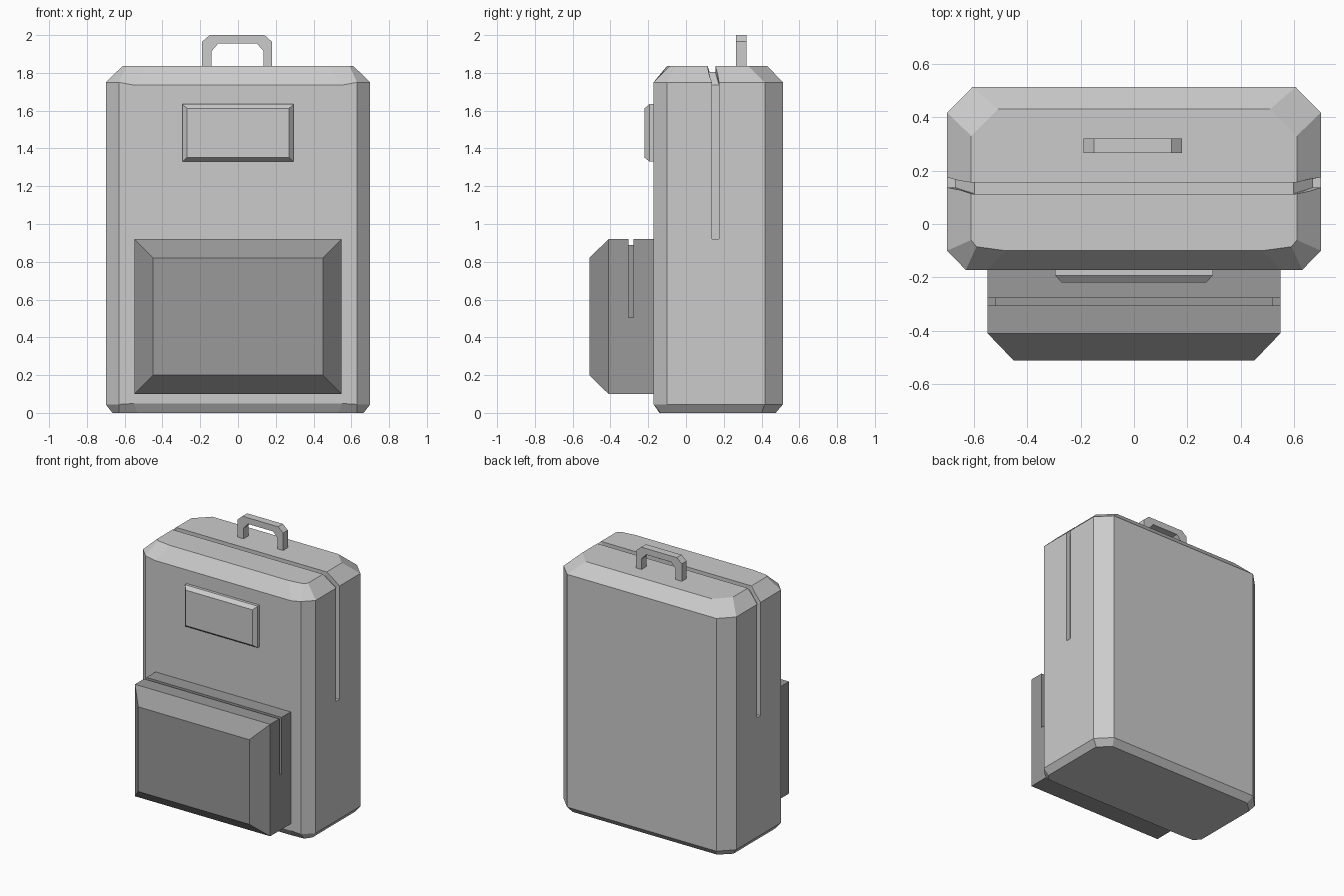
import bpy, bmesh

if "Cube" in bpy.data.objects:
    bpy.data.objects.remove(bpy.data.objects["Cube"])

dark = bpy.data.materials.new("dark_fabric")
dark.diffuse_color = (0.32, 0.32, 0.32, 1)
dark.use_nodes = True
dark.node_tree.nodes["Principled BSDF"].inputs["Base Color"].default_value = dark.diffuse_color


def finish(name, bm, mat=None):
    bmesh.ops.recalc_face_normals(bm, faces=bm.faces)
    mesh = bpy.data.meshes.new(name)
    bm.to_mesh(mesh)
    bm.free()
    obj = bpy.data.objects.new(name, mesh)
    bpy.context.collection.objects.link(obj)
    if mat:
        mesh.materials.append(mat)
    return obj


def loft(name, rings, mat=None):
    """Skin a list of equal-length closed rings and cap both ends."""
    bm = bmesh.new()
    rows = [[bm.verts.new(p) for p in ring] for ring in rings]
    n = len(rows[0])
    for a, b in zip(rows, rows[1:]):
        for i in range(n):
            j = (i + 1) % n
            bm.faces.new((a[i], a[j], b[j], b[i]))
    bm.faces.new(rows[0])
    bm.faces.new(rows[-1])
    return finish(name, bm, mat)


def mirrored(half):
    return half + [(-p[0], *p[1:]) for p in reversed(half)]


def box_ring(x, z0, z1, y):
    return [(-x, y, z0), (x, y, z0), (x, y, z1), (-x, y, z1)]


def cut_groove(target, half_path):
    """half_path stations: inner x, inner z, outer x, outer z, y0, y1."""
    def ring(st, s):
        xi, zi, xo, zo, y0, y1 = st
        return [(s * xi, y0, zi), (s * xi, y1, zi), (s * xo, y1, zo), (s * xo, y0, zo)]
    rings = [ring(st, 1) for st in half_path] + [ring(st, -1) for st in reversed(half_path)]
    cutter = loft(target.name + "_zip_cutter", rings)
    cutter.hide_render = True
    cutter.hide_set(True)
    cutter.display_type = 'WIRE'
    mod = target.modifiers.new("zip_groove", 'BOOLEAN')
    mod.operation = 'DIFFERENCE'
    mod.solver = 'EXACT'
    mod.object = cutter


# Main bag: chamfered shell
body = loft("bag_body", [mirrored(h) for h in (
    [(.53, -.14, 0), (.63, -.135, 0), (.665, -.09, 0), (.665, .40, 0), (.585, .475, 0)],
    [(.55, -.172, .05), (.63, -.172, .045), (.70, -.10, .045), (.70, .417, .045), (.605, .513, .045)],
    [(.55, -.172, 1.735), (.63, -.172, 1.75), (.70, -.10, 1.75), (.70, .417, 1.75), (.605, .513, 1.75)],
    [(.48, -.10, 1.837), (.59, -.085, 1.837), (.61, -.06, 1.837), (.61, .33, 1.837), (.51, .43, 1.837)],
)])
cut_groove(body, [(.67, .92, .75, .92, .137, .175),
                  (.67, 1.735, .75, 1.77, .137, .175),
                  (.597, 1.805, .625, 1.89, .113, .155)])

# Front pocket
pocket = loft("front_pocket", [box_ring(.548, .10, .92, -.165),
                               box_ring(.548, .10, .92, -.41),
                               box_ring(.45, .20, .82, -.512)], dark)
cut_groove(pocket, [(.518, .505, .60, .505, -.305, -.278),
                    (.518, .888, .60, .97, -.305, -.278)])

# Raised panel on the upper front
loft("front_panel", [box_ring(.295, 1.33, 1.635, -.165),
                     box_ring(.295, 1.33, 1.635, -.193),
                     box_ring(.27, 1.352, 1.612, -.22)])

# Carry handle: thick arch lofted from back to front
outline = [(-.19, 1.83), (-.19, 1.965), (-.15, 2.0), (.14, 2.0), (.18, 1.965), (.18, 1.83),
           (.136, 1.83), (.136, 1.915), (.10, 1.955), (-.105, 1.955), (-.14, 1.915), (-.14, 1.83)]
loft("carry_handle", [[(x, y, z) for x, z in outline] for y in (.265, .32)])
